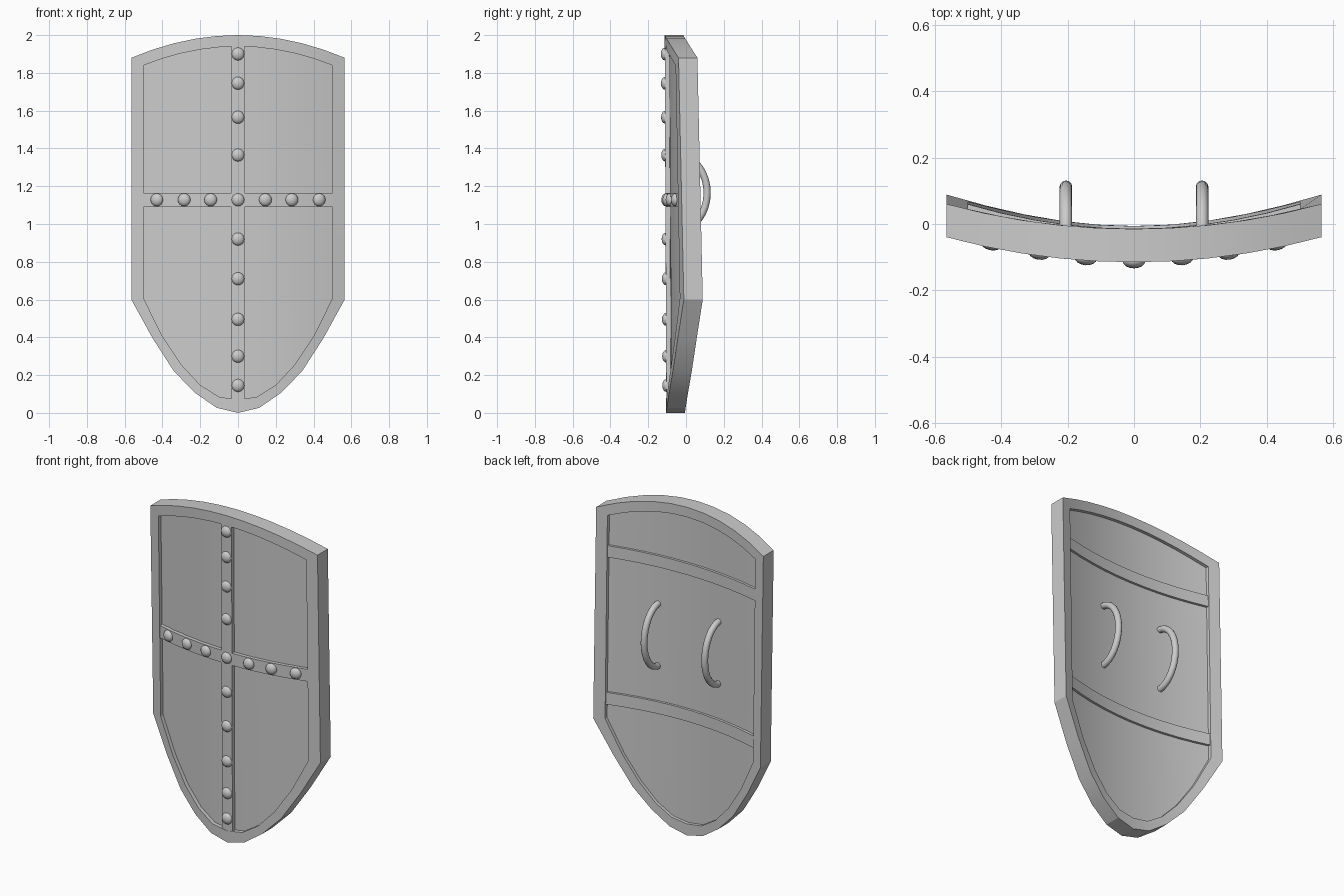
import bpy, bmesh, math
from mathutils import Matrix

if "Cube" in bpy.data.objects:
    bpy.data.objects.remove(bpy.data.objects["Cube"])


def surf(x, z, off=0.0):
    """y of the curved shield front at (x, z), pushed back by off."""
    k = 0.305 - 0.055 * (z - 0.6)
    return -0.106 - 0.0045 * z + k * x * x + off


def finish(name, bm, angle=25):
    bmesh.ops.recalc_face_normals(bm, faces=bm.faces)
    me = bpy.data.meshes.new(name)
    bm.to_mesh(me)
    bm.free()
    ob = bpy.data.objects.new(name, me)
    bpy.context.collection.objects.link(ob)
    bpy.context.view_layer.objects.active = ob
    ob.select_set(True)
    bpy.ops.object.shade_smooth_by_angle(angle=math.radians(angle))
    ob.select_set(False)
    return ob


def slab(name, cols, f, b):
    """Curved plate from columns (x, z_low, z_high) between offsets f and b."""
    bm = bmesh.new()
    rows = []
    for x, lo, hi in cols:
        rows.append([bm.verts.new((x, surf(x, z, o), z))
                     for z, o in ((lo, f), (hi, f), (hi, b), (lo, b))])
    for p, q in zip(rows, rows[1:]):
        for i in range(4):
            j = (i + 1) % 4
            bm.faces.new((p[i], p[j], q[j], q[i]))
    bm.faces.new(rows[0])
    bm.faces.new(rows[-1])
    return finish(name, bm)


def columns(half, top, drop, lows):
    """Shield outline as columns, mirrored about x = 0."""
    out = []
    for i in range(-5, 6):
        t = i / 5
        out.append((half * t, lows[abs(i)], top - drop * t * t))
    return out


outer = columns(0.565, 2.0, 0.12, (0.0, 0.027, 0.105, 0.22, 0.395, 0.6))
inner = columns(0.5, 1.94, 0.1, (0.07, 0.085, 0.148, 0.255, 0.405, 0.607))


def loop(cols):
    return [(x, hi) for x, lo, hi in cols] + [(x, lo) for x, lo, hi in reversed(cols)]


# raised rim
bm = bmesh.new()
rings = []
for pts, off in ((loop(outer), 0), (loop(inner), 0), (loop(inner), 0.1), (loop(outer), 0.1)):
    rings.append([bm.verts.new((x, surf(x, z, off), z)) for x, z in pts])
n = len(rings[0])
for r in range(4):
    a, c = rings[r], rings[(r + 1) % 4]
    for i in range(n):
        j = (i + 1) % n
        bm.faces.new((a[i], a[j], c[j], c[i]))
finish("rim", bm, 20)

# recessed panel
slab("panel", inner, 0.025, 0.08)

# front cross and back bands
slab("vertical_bar", [(x, 0.068, 1.942) for x in (-0.035, 0, 0.035)], 0.002, 0.04)


def band(name, lo, hi, f, b):
    slab(name, [(0.1 * i, lo, hi) for i in range(-5, 6)], f, b)


band("horizontal_bar", 1.09, 1.165, 0.003, 0.04)
band("upper_back_band", 1.585, 1.655, 0.06, 0.095)
band("lower_back_band", 0.692, 0.765, 0.06, 0.095)

# rivets along the cross
spots = [(0, z) for z in (1.9, 1.745, 1.565, 1.365, 1.128, 0.92, 0.71, 0.495, 0.3, 0.145)]
spots += [(s * x, 1.128) for s in (-1, 1) for x in (0.145, 0.285, 0.43)]
bm = bmesh.new()
for x, z in spots:
    m = (Matrix.Translation((x, surf(x, z, 0.003), z))
         @ Matrix.Rotation(math.atan(0.55 * x), 4, 'Z')
         @ Matrix.Diagonal((0.034, 0.022, 0.034, 1)))
    bmesh.ops.create_uvsphere(bm, u_segments=16, v_segments=8, radius=1, matrix=m)
finish("rivets", bm, 50)

# curved grip handles
SEG, SIDES, R = 16, 12, 0.019
for side, label in ((-1, "left"), (1, "right")):
    bm = bmesh.new()
    rings = []
    for i in range(SEG + 1):
        a = math.pi * (i / SEG - 0.5)
        cy, cz = -0.03 + 0.142 * math.cos(a), 1.165 + 0.19 * math.sin(a)
        ny, nz = 0.19 * math.cos(a), 0.142 * math.sin(a)
        ln = math.hypot(ny, nz)
        ring = []
        for k in range(SIDES):
            t = 2 * math.pi * k / SIDES
            d = R * math.cos(t) / ln
            ring.append(bm.verts.new((side * 0.205 + R * math.sin(t), cy + ny * d, cz + nz * d)))
        rings.append(ring)
    for p, q in zip(rings, rings[1:]):
        for k in range(SIDES):
            j = (k + 1) % SIDES
            bm.faces.new((p[k], p[j], q[j], q[k]))
    bm.faces.new(rings[0])
    bm.faces.new(rings[-1])
    finish(label + "_handle", bm, 40)
